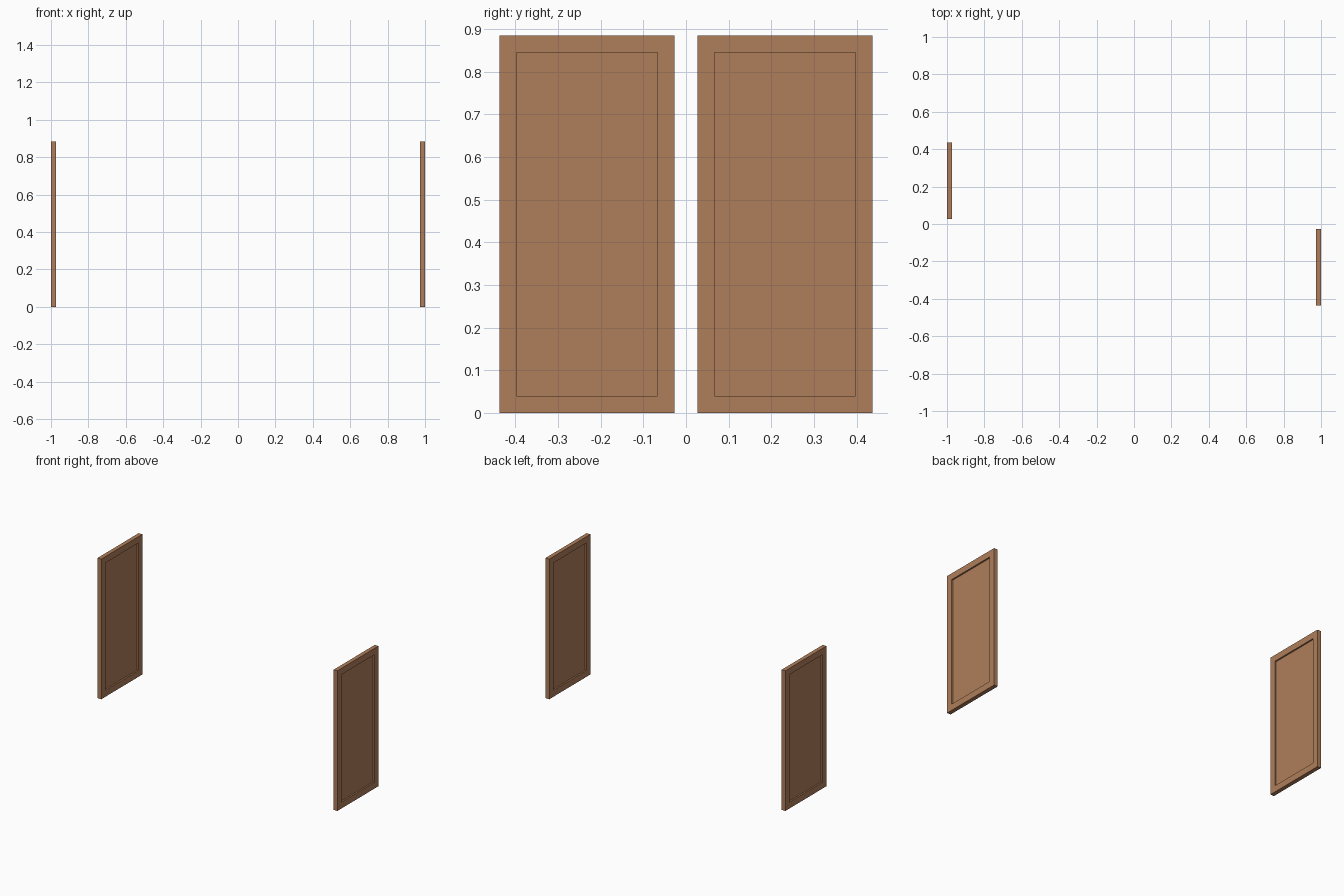
import bpy
import bmesh
from mathutils import Matrix, Vector

default = bpy.data.objects.get("Cube")
if default:
    bpy.data.objects.remove(default, do_unlink=True)

THICK, WIDTH, HEIGHT = 0.026, 0.41, 0.885
RAIL, RECESS = 0.04, 0.0095


def make_material(name, color):
    mat = bpy.data.materials.new(name)
    mat.use_nodes = True
    mat.diffuse_color = color
    mat.node_tree.nodes["Principled BSDF"].inputs["Base Color"].default_value = color
    return mat


wood = make_material("warm brown wood", (0.43, 0.21, 0.105, 1))


def make_panel(name, x, y):
    """Upright board with a recessed field on both broad faces."""
    bm = bmesh.new()
    bmesh.ops.create_cube(bm, size=1, matrix=Matrix.Diagonal((THICK, WIDTH, HEIGHT, 1)))
    bm.normal_update()
    broad = [f for f in bm.faces if abs(f.normal.x) > 0.9]
    # Flat frame border, then a square step down to the field
    bmesh.ops.inset_individual(bm, faces=broad, thickness=RAIL, use_even_offset=True)
    fields = [(f, f.normal.copy()) for f in broad]
    for field, normal in fields:
        out = bmesh.ops.extrude_discrete_faces(bm, faces=[field])["faces"]
        for f in out:
            bmesh.ops.translate(bm, verts=f.verts, vec=-normal * RECESS)
    bmesh.ops.recalc_face_normals(bm, faces=bm.faces)
    mesh = bpy.data.meshes.new(name)
    bm.to_mesh(mesh)
    bm.free()
    mesh.materials.append(wood)
    obj = bpy.data.objects.new(name, mesh)
    obj.location = Vector((x, y, HEIGHT / 2))
    bpy.context.collection.objects.link(obj)
    return obj


# Two panels at opposite ends, staggered front to back
for name, side in (("left_door_panel", 1), ("right_door_panel", -1)):
    make_panel(name, side * (1 - THICK / 2), -side * 0.232)
